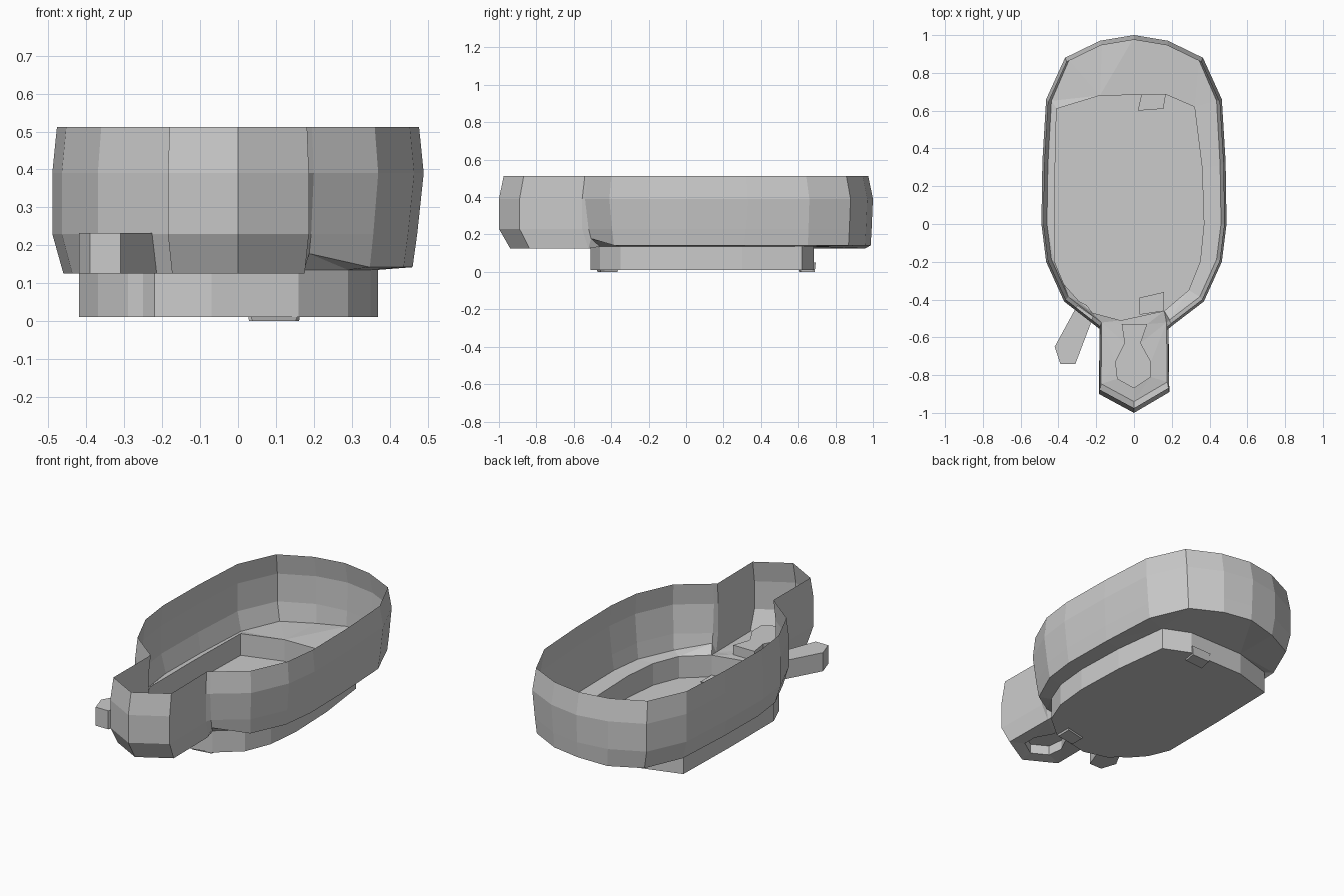
import bpy, bmesh
from mathutils import Vector

if "Cube" in bpy.data.objects:
    bpy.data.objects.remove(bpy.data.objects["Cube"])


def finish(bm, name):
    mesh = bpy.data.meshes.new(name)
    bm.to_mesh(mesh)
    bm.free()
    ob = bpy.data.objects.new(name, mesh)
    bpy.context.collection.objects.link(ob)
    return ob


def ring(bm, pts):
    return [bm.verts.new(p) for p in pts]


def bridge(bm, a, b):
    n = len(a)
    for i in range(n):
        j = (i + 1) % n
        bm.faces.new((a[i], a[j], b[j], b[i]))


def prism(name, low, high, z0, z1, bottom=True, top=True):
    bm = bmesh.new()
    a = ring(bm, [(x, y, z0) for x, y in low])
    b = ring(bm, [(x, y, z1) for x, y in high])
    bridge(bm, a, b)
    if bottom:
        bm.faces.new(a[::-1])
    if top:
        bm.faces.new(b)
    bmesh.ops.recalc_face_normals(bm, faces=bm.faces)
    return finish(bm, name)


# Plan outlines, counter-clockwise from the spout tip
right_half = [(0.2, -0.54), (0.37, -0.41), (0.465, -0.2), (0.49, 0),
              (0.485, 0.33), (0.465, 0.66), (0.365, 0.88), (0.18, 0.97)]
left_half = [(-x, y) for x, y in right_half[:0:-1]]
outline = ([(0, -1), (0.187, -0.89), (0.183, -0.555)] + right_half + [(0, 1)]
           + left_half + [(-0.183, -0.555), (-0.185, -0.9)])

pit = [(-0.07, -0.51), (0.16, -0.46), (0.29, -0.35), (0.35, -0.2), (0.37, 0),
       (0.36, 0.3), (0.32, 0.62), (0.17, 0.685), (-0.18, 0.68), (-0.41, 0.61),
       (-0.42, 0.2), (-0.42, -0.2), (-0.37, -0.32), (-0.29, -0.41),
       (-0.25, -0.43), (-0.22, -0.47)]

keyhole = [(-0.065, -0.53), (-0.05, -0.63), (-0.1, -0.73), (-0.09, -0.82),
           (0, -0.87), (0.09, -0.81), (0.09, -0.73), (0.035, -0.63), (0.07, -0.53)]


def on_right(i):
    return 3 <= i <= 11


def level(z, right_scale, left_scale):
    pts = []
    for i, (x, y) in enumerate(outline):
        s = right_scale if on_right(i) else left_scale
        sy = 1 - (1 - s) * 0.2 if y > 0.5 and z < 0.3 else s
        zz = z
        if z < 0.2 and on_right(i):
            zz = 0.178 if i == 3 else 0.142
        pts.append((x * s, y * sy, zz))
    return pts


# Open body: banded walls plus the shelf around the pit and the spout recess
bm = bmesh.new()
rings = [ring(bm, level(*v)) for v in
         [(0.125, 0.94, 0.94), (0.23, 0.965, 1), (0.39, 1, 1), (0.512, 0.975, 0.975)]]
for a, b in zip(rings, rings[1:]):
    bridge(bm, a, b)


def loop_edges(vs):
    return [bm.edges.get((vs[i - 1], vs[i])) or bm.edges.new((vs[i - 1], vs[i]))
            for i in range(len(vs))]


edges = loop_edges(rings[0])
for loop in (pit, keyhole):
    edges += loop_edges(ring(bm, [(x, y, 0.135) for x, y in loop]))
bmesh.ops.triangle_fill(bm, use_beauty=True, use_dissolve=False, edges=edges,
                        normal=Vector((0, 0, 1)))
bmesh.ops.recalc_face_normals(bm, faces=bm.faces)
finish(bm, "body_shell")

# Lower tray, open to the body above
prism("lower_tray", pit, pit, 0.01, 0.135, top=False)

# Raised recess in the spout floor, open below
prism("spout_recess", keyhole, keyhole, 0.135, 0.19, bottom=False)

# Angled side lever
lever = [(-0.34, -0.40), (-0.42, -0.65), (-0.39, -0.74), (-0.31, -0.74), (-0.215, -0.49)]
lever[0] = (-0.30, -0.43)
prism("side_lever", lever, lever, 0.125, 0.232)

# Feet
for name, foot, top in [
        ("front_foot", [(0.03, -0.48), (0.16, -0.46), (0.16, -0.36), (0.03, -0.39)], 0.02),
        ("back_foot", [(0.02, 0.60), (0.155, 0.61), (0.17, 0.695), (0.04, 0.69)], 0.05)]:
    cx = sum(p[0] for p in foot) / 4
    cy = sum(p[1] for p in foot) / 4
    low = [(cx + (x - cx) * 0.88, cy + (y - cy) * 0.88) for x, y in foot]
    prism(name, low, foot, 0, top)
